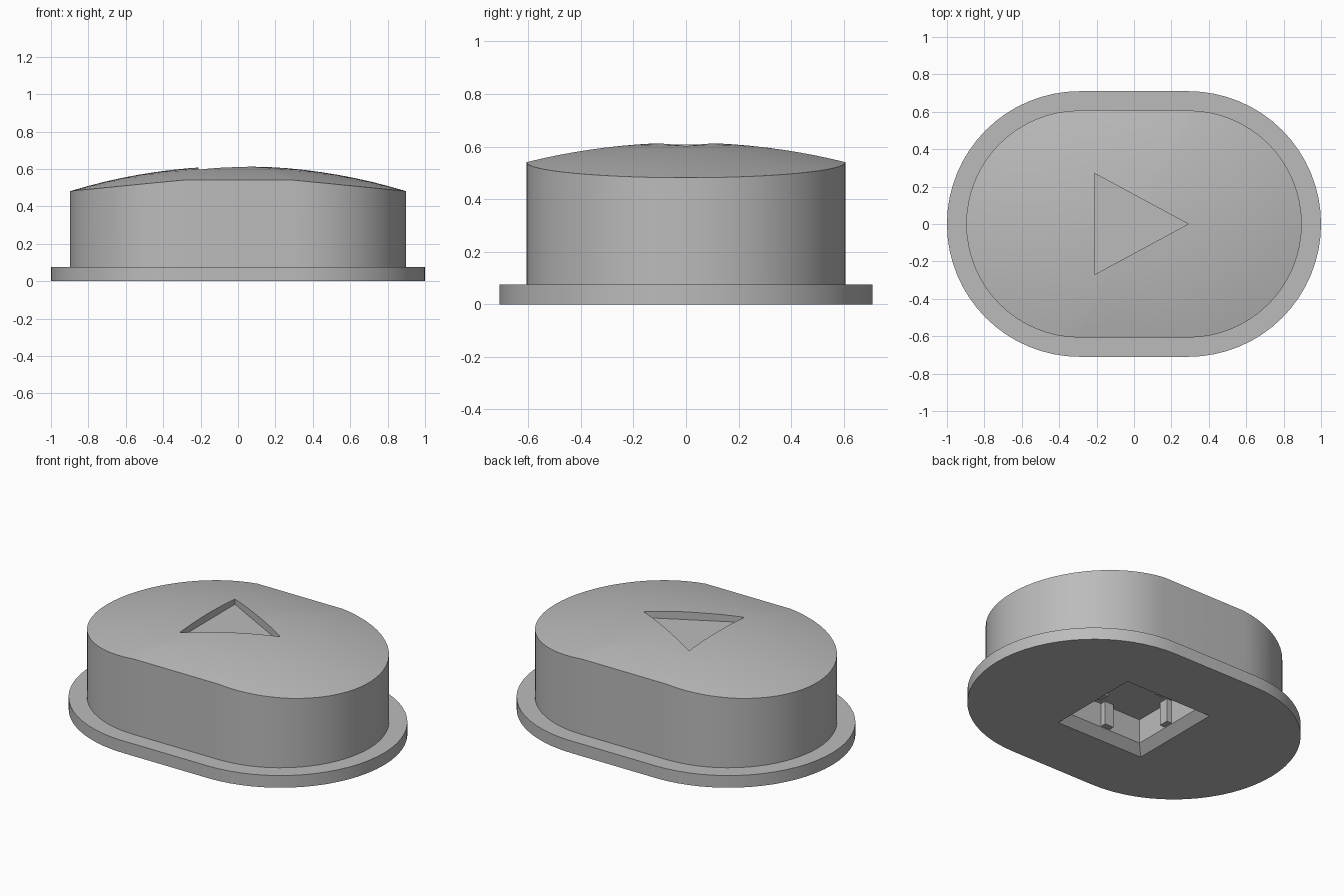
import bpy, bmesh, math
from mathutils import Matrix

cube = bpy.data.objects.get("Cube")
if cube:
    bpy.data.objects.remove(cube, do_unlink=True)

STRAIGHT = 0.29      # half length of the straight sides
APEX = 0.615         # top of the dome
DOME_R = 3.08
FLANGE_Z = 0.075
SEG = 32

grey = bpy.data.materials.new("plain_grey")
grey.use_nodes = True
grey.diffuse_color = (0.5, 0.5, 0.5, 1)
grey.node_tree.nodes["Principled BSDF"].inputs["Base Color"].default_value = (0.5, 0.5, 0.5, 1)


def dome(x, y):
    return APEX - DOME_R + math.sqrt(DOME_R ** 2 - x * x - y * y)


def stadium(radius):
    pts = []
    for side, start in ((1, -math.pi / 2), (-1, math.pi / 2)):
        for i in range(SEG + 1):
            a = start + math.pi * i / SEG
            pts.append((side * STRAIGHT + radius * math.cos(a), radius * math.sin(a)))
    return pts


def make_object(name, bm):
    bmesh.ops.recalc_face_normals(bm, faces=bm.faces)
    mesh = bpy.data.meshes.new(name)
    bm.to_mesh(mesh)
    bm.free()
    mesh.materials.append(grey)
    obj = bpy.data.objects.new(name, mesh)
    bpy.context.collection.objects.link(obj)
    return obj


def loft(name, rings):
    """Skin a stack of equal rings and close both ends."""
    bm = bmesh.new()
    loops = [[bm.verts.new(p) for p in ring] for ring in rings]
    for low, high in zip(loops, loops[1:]):
        for i in range(len(low)):
            j = (i + 1) % len(low)
            bm.faces.new((low[i], low[j], high[j], high[i]))
    bm.faces.new(loops[0][::-1])
    bm.faces.new(loops[-1])
    return make_object(name, bm)


def prism(name, outline, levels):
    return loft(name, [[(x * s, y * s, z) for x, y in outline] for s, z in levels])


# Flange, wall and domed top as one solid
outer, inner = stadium(0.71), stadium(0.607)
rings = [[(x, y, z) for x, y in ring]
         for ring, z in ((outer, 0), (outer, FLANGE_Z), (inner, FLANGE_Z))]
for step in range(10):
    k = 1 - step / 10
    rings.append([(x * k, y * k, dome(x * k, y * k)) for x, y in inner])
button = loft("button_cap", rings)

# Triangular recess in the top and chamfered socket underneath
triangle = [(-0.21, -0.27), (0.29, 0), (-0.21, 0.27)]
square = [(-1, -1), (1, -1), (1, 1), (-1, 1)]
cutters = [
    prism("triangle_cutter", triangle, [(1, 0.564), (1, 0.8)]),
    prism("socket_cutter", square, [(0.35, -0.05), (0.25, 0.05), (0.25, 0.2)]),
]
bpy.context.view_layer.objects.active = button
for cutter in cutters:
    cutter.hide_render = True
    cut = button.modifiers.new(cutter.name, "BOOLEAN")
    cut.operation = "DIFFERENCE"
    cut.solver = "EXACT"
    cut.object = cutter
    bpy.ops.object.modifier_apply(modifier=cut.name)
    bpy.data.objects.remove(cutter, do_unlink=True)

bpy.ops.object.select_all(action="DESELECT")
button.select_set(True)
bpy.ops.object.shade_smooth_by_angle(angle=math.radians(25))

# One rib in the middle of each socket wall
bm = bmesh.new()
for quarter in range(4):
    place = (Matrix.Rotation(quarter * math.pi / 2, 4, "Z")
             @ Matrix.Translation((0.235, 0, 0.13))
             @ Matrix.Diagonal((0.04, 0.06, 0.15, 1)))
    bmesh.ops.create_cube(bm, size=1, matrix=place)
make_object("socket_ribs", bm)
